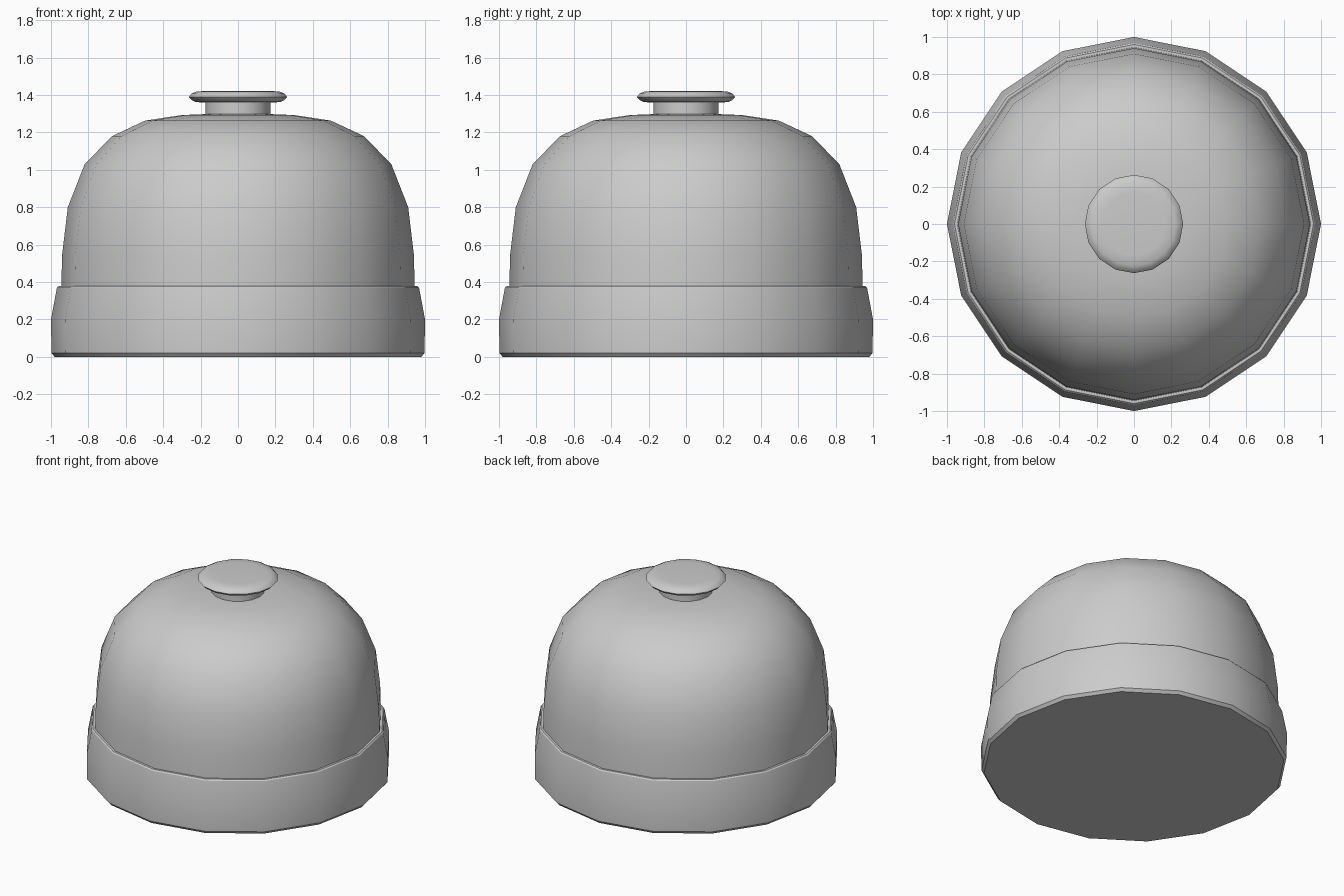
import bpy, bmesh, math

if "Cube" in bpy.data.objects:
    bpy.data.objects.remove(bpy.data.objects["Cube"])

SIDES = 16


def lathe(name, profile):
    """Revolve (radius, z) points into a closed solid with capped ends."""
    bm = bmesh.new()
    rings = []
    for r, z in profile:
        rings.append([bm.verts.new((r * math.cos(2 * math.pi * i / SIDES),
                                    r * math.sin(2 * math.pi * i / SIDES), z))
                      for i in range(SIDES)])
    for low, high in zip(rings, rings[1:]):
        for i in range(SIDES):
            j = (i + 1) % SIDES
            bm.faces.new((low[i], low[j], high[j], high[i]))
    bm.faces.new(rings[0][::-1])
    bm.faces.new(rings[-1])
    mesh = bpy.data.meshes.new(name)
    bm.to_mesh(mesh)
    bm.free()
    obj = bpy.data.objects.new(name, mesh)
    bpy.context.collection.objects.link(obj)
    bpy.ops.object.select_all(action='DESELECT')
    obj.select_set(True)
    bpy.context.view_layer.objects.active = obj
    bpy.ops.object.shade_smooth_by_angle(angle=math.radians(32))
    return obj


# Base band with a chamfered foot and rolled top lip
lathe("base_band", [(0.98, 0), (0.997, 0.02), (1.0, 0.2), (0.968, 0.37),
                    (0.96, 0.378), (0.94, 0.378)])

# Bell dome
lathe("bell_dome", [(0.945, 0.37), (0.94, 0.55), (0.91, 0.80), (0.82, 1.03),
                    (0.674, 1.18), (0.497, 1.263), (0.30, 1.293), (0.17, 1.298)])

# Plunger stem
lathe("plunger_stem", [(0.174, 1.28), (0.174, 1.37)])

# Rounded push button
lathe("push_button", [(0.17, 1.36), (0.225, 1.362), (0.248, 1.373), (0.263, 1.39),
                      (0.248, 1.407), (0.225, 1.418), (0.17, 1.422)])
